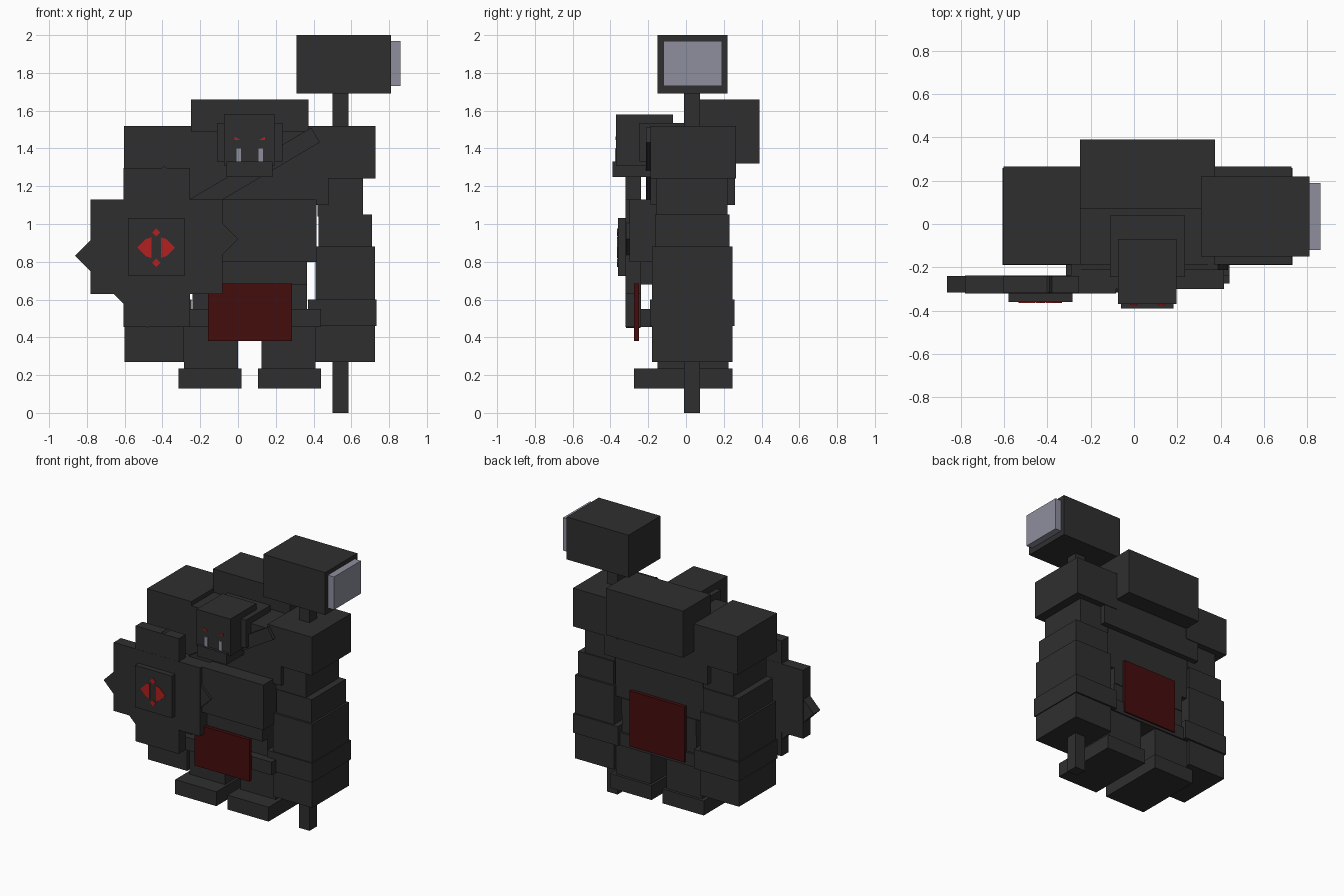
import bpy
import math

if "Cube" in bpy.data.objects:
    bpy.data.objects.remove(bpy.data.objects["Cube"])

MID = 0.0625  # symmetry line of the armoured body


def material(name, r, g, b):
    m = bpy.data.materials.new(name)
    m.use_nodes = True
    m.diffuse_color = (r, g, b, 1)
    bsdf = m.node_tree.nodes["Principled BSDF"]
    bsdf.inputs["Base Color"].default_value = (r, g, b, 1)
    bsdf.inputs["Roughness"].default_value = 0.9
    return m


IRON = material("dark iron", 0.028, 0.028, 0.028)
CLOTH = material("dark red cloth", 0.060, 0.004, 0.004)
RED = material("bright red", 0.46, 0.014, 0.014)
STEEL = material("pale steel", 0.27, 0.275, 0.335)


def prism(name, outline, y0, y1, mat=IRON):
    """Extrude an (x, z) outline from y0 to y1."""
    n = len(outline)
    verts = [(x, y, z) for y in (y0, y1) for x, z in outline]
    faces = [tuple(range(n)), tuple(reversed(range(n, 2 * n)))]
    faces += [(i, i + n, (i + 1) % n + n, (i + 1) % n) for i in range(n)]
    mesh = bpy.data.meshes.new(name)
    mesh.from_pydata(verts, [], faces)
    mesh.materials.append(mat)
    ob = bpy.data.objects.new(name, mesh)
    bpy.context.collection.objects.link(ob)
    return ob


def box(name, x, y, z, mat=IRON):
    return prism(name, [(x[0], z[0]), (x[1], z[0]), (x[1], z[1]), (x[0], z[1])],
                 y[0], y[1], mat)


def pair(name, x, y, z, mat=IRON):
    box("left_" + name, x, y, z, mat)
    box("right_" + name, (2 * MID - x[1], 2 * MID - x[0]), y, z, mat)


def diamond(name, x, z, r, y0, y1, mat=IRON):
    return prism(name, [(x - r, z), (x, z - r), (x + r, z), (x, z + r)], y0, y1, mat)


# War hammer
box("hammer_head", (0.31, 0.81), (-0.15, 0.22), (1.69, 2.0))
box("hammer_striking_plate", (0.81, 0.86), (-0.12, 0.19), (1.73, 1.97), STEEL)
box("hammer_shaft", (0.50, 0.585), (-0.01, 0.075), (0, 1.70))

# Head with hood, jaw, eyes and tusks
box("head", (-0.075, 0.197), (-0.37, -0.07), (1.31, 1.58))
box("jaw", (-0.06, 0.182), (-0.39, -0.08), (1.25, 1.33))
box("hood", (-0.11, 0.235), (-0.245, 0.04), (1.33, 1.535))
for side, s in (("left", 1), ("right", -1)):
    prism(side + "_eye", [(MID + s * 0.048, 1.444), (MID + s * 0.08, 1.444),
                          (MID + s * 0.08, 1.462)][::s], -0.374, -0.369, RED)
pair("tusk", (0.108, 0.133), (-0.376, -0.368), (1.33, 1.40), STEEL)

# Torso
box("back_hump", (-0.25, 0.373), (0.07, 0.39), (1.32, 1.66))
box("chest", (-0.355, 0.48), (-0.188, 0.26), (1.10, 1.49))
box("ribs", (-0.29, 0.415), (-0.30, 0.22), (0.80, 1.13))
box("abdomen", (-0.24, 0.365), (-0.24, 0.225), (0.68, 0.80))
box("lower_abdomen", (-0.24, 0.365), (-0.18, 0.22), (0.50, 0.68))
box("belt", (-0.315, 0.44), (-0.24, 0.235), (0.455, 0.55))
box("front_loincloth", (-0.16, 0.285), (-0.275, -0.25), (0.38, 0.685), CLOTH)
box("back_loincloth", (-0.16, 0.285), (0.215, 0.245), (0.475, 0.88), CLOTH)

# Slanted chest strap
strap = box("chest_strap", (-0.38, 0.38), (-0.213, -0.18), (-0.045, 0.045))
strap.rotation_euler.y = -math.radians(30.5)
strap.location = (0.083, 0, 1.278)

# Arms
pair("shoulder_plate", (0.37, 0.728), (-0.188, 0.265), (1.24, 1.52))
pair("upper_arm", (0.42, 0.662), (-0.16, 0.22), (1.04, 1.25))
pair("elbow", (0.425, 0.71), (-0.165, 0.23), (0.87, 1.05))
pair("forearm", (0.41, 0.725), (-0.18, 0.245), (0.27, 0.88))
pair("wrist_band", (0.37, 0.732), (-0.19, 0.258), (0.46, 0.60))

# Legs
pair("leg", (0.125, 0.41), (-0.15, 0.225), (0.22, 0.47))
pair("foot", (0.107, 0.44), (-0.275, 0.245), (0.13, 0.235))

# Shield: crossed slabs with points around the rim
FRONT, BACK = -0.32, -0.238
box("shield_wide_slab", (-0.78, -0.082), (FRONT, BACK), (0.63, 1.13))
box("shield_tall_slab", (-0.605, -0.255), (FRONT + 0.001, BACK - 0.001), (0.455, 1.297))
for name, x, z in (("outer", -0.78, 0.832), ("inner", -0.082, 0.92),
                   ("upper", -0.39, 1.225), ("lower", -0.48, 0.534),
                   ("corner", -0.575, 0.63)):
    diamond("shield_point_" + name, x, z, 0.084, FRONT + 0.003, BACK - 0.003)
box("shield_boss", (-0.58, -0.283), (-0.36, FRONT), (0.725, 1.032))

# Emblem on the boss
cx, cz = -0.433, 0.875
for side, s in (("left", 1), ("right", -1)):
    wing = [(0.025, -0.055), (0.055, -0.045), (0.10, 0), (0.055, 0.045), (0.025, 0.055)]
    prism("emblem_wing_" + side, [(cx + s * x, cz + z) for x, z in wing][::s],
          -0.365, -0.359, RED)
for end, s in (("top", 1), ("bottom", -1)):
    diamond("emblem_bead_" + end, cx, cz + s * 0.08, 0.022, -0.365, -0.359, RED)
